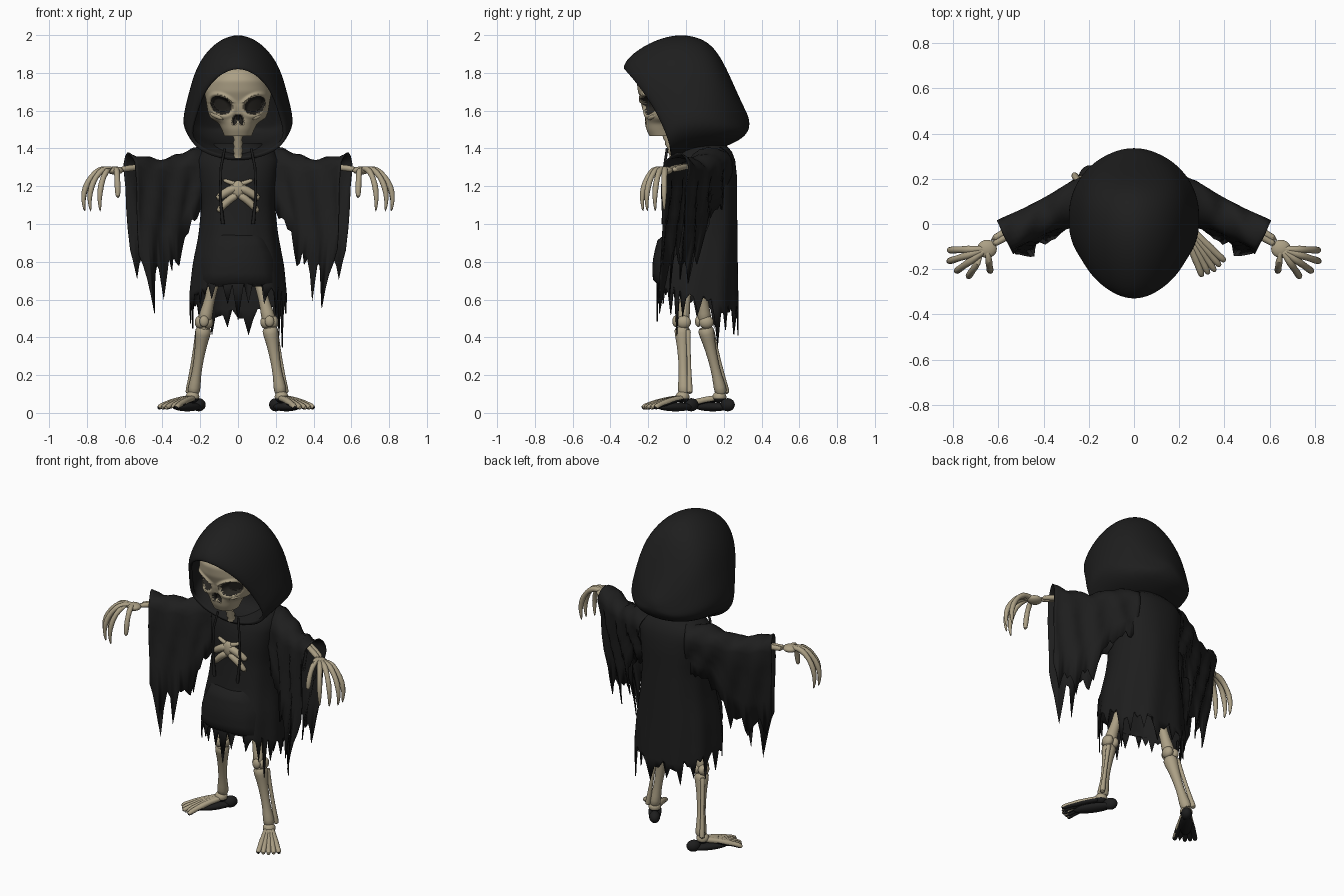
import bpy, bmesh, random
from math import sin, cos, pi, radians, exp, hypot
from mathutils import Vector, Matrix

random.seed(4)
if "Cube" in bpy.data.objects:
    bpy.data.objects.remove(bpy.data.objects["Cube"])


def material(name, rgb):
    m = bpy.data.materials.new(name)
    m.use_nodes = True
    m.diffuse_color = (*rgb, 1)
    node = next(n for n in m.node_tree.nodes if n.type == 'BSDF_PRINCIPLED')
    node.inputs["Base Color"].default_value = (*rgb, 1)
    node.inputs["Roughness"].default_value = 0.9
    return m


BONE = material("bone", (0.41, 0.35, 0.235))
CLOTH = material("black cloth", (0.013, 0.013, 0.013))
DARK = material("socket dark", (0.02, 0.018, 0.015))


def finish(name, bm, mats, sub=0, thick=0.0, angle=60):
    bmesh.ops.recalc_face_normals(bm, faces=bm.faces[:])
    mesh = bpy.data.meshes.new(name)
    bm.to_mesh(mesh)
    bm.free()
    for m in mats:
        mesh.materials.append(m)
    ob = bpy.data.objects.new(name, mesh)
    bpy.context.collection.objects.link(ob)
    bpy.ops.object.select_all(action='DESELECT')
    ob.select_set(True)
    bpy.context.view_layer.objects.active = ob
    bpy.ops.object.shade_smooth_by_angle(angle=radians(angle))
    if thick:
        mod = ob.modifiers.new("thickness", 'SOLIDIFY')
        mod.thickness, mod.offset = thick, -1
    if sub:
        mod = ob.modifiers.new("smooth", 'SUBSURF')
        mod.levels = mod.render_levels = sub


def loft(bm, rings, closed=True, caps=()):
    rows = [[bm.verts.new(p) for p in ring] for ring in rings]
    n = len(rows[0])
    for a, b in zip(rows, rows[1:]):
        for i in range(n if closed else n - 1):
            j = (i + 1) % n
            bm.faces.new((a[i], a[j], b[j], b[i]))
    for c in caps:
        bm.faces.new(rows[c])


def tube(bm, pts, radii, sides=8):
    pts = [Vector(p) for p in pts]
    rings = []
    for i, p in enumerate(pts):
        d = (pts[min(i + 1, len(pts) - 1)] - pts[max(i - 1, 0)]).normalized()
        ref = Vector((0, 1, 0)) if abs(d.y) < 0.8 else Vector((1, 0, 0))
        u = d.cross(ref).normalized()
        v = d.cross(u)
        rings.append([p + radii[i] * (u * cos(2 * pi * k / sides) + v * sin(2 * pi * k / sides))
                      for k in range(sides)])
    loft(bm, rings, caps=(0, -1))


def ball(bm, at, size, rot=None):
    m = Matrix.Translation(at) @ (rot or Matrix()) @ Matrix.Diagonal((*size, 1))
    bmesh.ops.create_uvsphere(bm, u_segments=16, v_segments=10, radius=1, matrix=m)


def table(rows, t):
    """Interpolate rows keyed by their ascending first value."""
    t = min(max(t, rows[0][0]), rows[-1][0])
    for a, b in zip(rows, rows[1:]):
        if t <= b[0]:
            f = (t - a[0]) / (b[0] - a[0])
            return [p + (q - p) * f for p, q in zip(a[1:], b[1:])]


def oval(z, w, front, back, n, e=2.3):
    def power(v):
        return (1 if v > 0 else -1) * abs(v) ** (2 / e)
    mid, r = (front + back) / 2, (back - front) / 2
    return [Vector((w * power(cos(2 * pi * k / n)), mid + r * power(sin(2 * pi * k / n)), z))
            for k in range(n)]


# Hood: egg-shaped rings from the face opening to the back
EGG = [(0, 0), (.03, .42), (.1, .78), (.2, .97), (.3, 1), (.5, .89), (.7, .77), (.85, .57), (.95, .32), (1, 0)]
HOOD = [(-.345, 1.83, -.07, 1.33, .25), (-.315, 1.89, -.06, 1.335, .265), (-.225, 1.955, -.03, 1.345, .28),
        (-.12, 2, 0, 1.36, .292), (-.02, 2.015, .05, 1.37, .295), (.08, 1.995, .1, 1.38, .29),
        (.155, 1.94, .16, 1.39, .27), (.215, 1.83, .22, 1.41, .235), (.27, 1.7, .28, 1.44, .175),
        (.312, 1.61, .317, 1.47, .105), (.335, 1.56, .337, 1.51, .035)]
bm = bmesh.new()
rings = []
for i, (ty, tz, by, bz, w) in enumerate(HOOD):
    bow = max(0, .05 - .02 * i)
    side = [(w * f, by + (ty - by) * h + bow * 4 * h * (1 - h), bz + (tz - bz) * h) for h, f in EGG]
    rings.append(side + [(-x, y, z) for x, y, z in side[-2:0:-1]])
loft(bm, rings, caps=(-1,))
finish("hood", bm, [CLOTH], sub=2, thick=.022, angle=80)

# Skull: dense loft, then slanted sockets pressed in under heavy brows
SKULL = [(1.46, .07, -.19, -.04), (1.5, .086, -.21, -.02), (1.535, .104, -.218, .02), (1.56, .148, -.218, .06),
         (1.6, .162, -.22, .1), (1.65, .17, -.235, .12), (1.7, .178, -.255, .12), (1.76, .163, -.262, .1),
         (1.81, .125, -.235, .06), (1.85, .06, -.17, .0)]


def socket(x, z):
    """Distances to the slanted eye and to the nose; below one is inside."""
    dx, dz, c, s = abs(x) - .086, z - 1.634, cos(.5), sin(.5)
    u, v = dx * c + dz * s, dz * c - dx * s
    eye = hypot(u / .06, v / (.036 if v > 0 else .052))
    nose = hypot((abs(x) - .012 - .25 * (1.565 - z)) / .014, (z - 1.553) / .028)
    return eye, nose


bm = bmesh.new()
loft(bm, [oval(z, *table(SKULL, z), 128, 2.1) for z in (1.46 + .39 * i / 72 for i in range(73))], caps=(0, -1))
for _ in range(8):
    bmesh.ops.smooth_vert(bm, verts=bm.verts[:], factor=.5, use_axis_x=True, use_axis_y=True, use_axis_z=True)
for f in bm.faces:
    p = f.calc_center_median()
    f.material_index = int(p.y < -.1 and min(socket(p.x, p.z)) < 1)
for v in bm.verts:
    if v.co.y < -.08:
        eye, nose = socket(v.co.x, v.co.z)
        v.co.y -= .013 * exp(-((eye - 1.2) / .25) ** 2) * (1.3 if v.co.z > 1.64 else .7)
        v.co.y += .05 * min(1, max(0, 1 - eye) * 4) + .025 * min(1, max(0, 1 - nose) * 3)
finish("skull", bm, [BONE, DARK], angle=50)

# Cheekbones and neck
bm = bmesh.new()
for s in (1, -1):
    tube(bm, [(s * .07, -.2, 1.555), (s * .11, -.18, 1.57), (s * .15, -.12, 1.59)], [.01, .018, .012])
finish("cheekbones", bm, [BONE], sub=1)
bm = bmesh.new()
tube(bm, [(0, -.11 + k * .006, 1.5 - k * .018) for k in range(9)], [.026, .021] * 4 + [.026])
finish("neck_spine", bm, [BONE])

# Robe body with ragged hem, higher at the front
ROBE = [(.4, .265, -.15, .28), (.65, .255, -.15, .28), (.8, .24, -.14, .275), (.95, .21, -.115, .272),
        (1.1, .195, -.095, .27), (1.25, .21, -.085, .27), (1.34, .22, -.06, .26), (1.39, .19, -.03, .24),
        (1.43, .12, 0, .2)]


def robe_front(x, z):
    w, front, back = table(ROBE, z)
    return (front + back) / 2 - (back - front) / 2 * (1 - min(1, abs(x / w)) ** 2.3) ** (1 / 2.3)


N = 72
drops = [random.uniform(.07, .15) if i % 4 == 0 else random.uniform(-.02, .06) for i in range(N)]
drops[5] = drops[66] = .24
drops[54] = .2
for i in (49, 50, 58, 59):
    drops[i] = -.04
rings = []
for r in range(18):
    f = r / 17
    ring = oval(1.43 - f * .78, *table(ROBE, 1.43 - f * .78), N)
    for i, p in enumerate(ring):
        fold = 1 + .025 * f * f * sin(9 * 2 * pi * i / N + 3 * f)
        p.x, p.y = p.x * fold, .06 + (p.y - .06) * fold
        p.z -= (.035 + .07 * sin(2 * pi * i / N)) * f ** 4
    rings.append(ring)
rings.append([p - Vector((0, 0, d)) for p, d in zip(rings[-1], drops)])
bm = bmesh.new()
loft(bm, rings, caps=(0,))
finish("robe_body", bm, [CLOTH], thick=.006)

# Front pouch pocket
bm = bmesh.new()
rows = []
for i in range(9):
    z, half = .95 - i * .035, min(.2, .12 + i * .022)
    row = []
    for k in range(13):
        x = half * (k / 6 - 1)
        lift = .025 if 0 < k < 12 and 0 < i < 8 else -.01
        row.append((x, robe_front(x, z) - lift - .012 * sin(pi * k / 12) * sin(i / 2.5), z))
    rows.append(row)
loft(bm, rows, closed=False)
finish("pouch_pocket", bm, [CLOTH], angle=50)

# Ribs seen at the torn chest, and hood drawstrings
bm = bmesh.new()
for s in (1, -1):
    for z0, x1, z1, r in ((1.21, .08, 1.235, .013), (1.195, .115, 1.13, .025), (1.155, .11, 1.06, .022)):
        path = [(s * x1 * f, robe_front(x1 * f, z0) - .006, z0 + (z1 - z0) * f ** 1.5) for f in (0, .35, .7, 1)]
        tube(bm, path, [r, r, r, r * .7])
ball(bm, (0, robe_front(0, 1.17) - .006, 1.185), (.036, .02, .046))
finish("ribs", bm, [BONE], sub=1)
bm = bmesh.new()
for s in (1, -1):
    tube(bm, [(s * .07, -.1, 1.4), (s * .09, -.115, 1.3), (s * .095, -.115, 1.15), (s * .08, -.12, 1.0)],
         [.007, .007, .007, .01])
finish("drawstrings", bm, [CLOTH])

# Wide hanging sleeves: arched sections along the arm, torn below
SLEEVE = [(0, 1.41, 1.14, .09), (.3, 1.395, 1.1, .088), (.45, 1.365, .94, .08), (.55, 1.345, .86, .075),
          (.8, 1.35, .82, .072), (1, 1.375, .87, .075)]
for s, side in ((1, "left"), (-1, "right")):
    rows = []
    for i in range(29):
        t = i / 28
        top, low, w = table(SLEEVE, t)
        centre, across = Vector((.12 + .455 * t, .165 - .215 * t, 0)), Vector((.43, .9, 0))
        tear = (.0, .05, .11, .04, .0, .02)[i % 6] * min(1, 2 * t)
        strand = {19: .05, 20: .12, 23: .1, 24: .27, 25: .14}.get(i, 0)
        row = []
        for k in range(17):
            wave = .014 * sin(t * 23 + k * 1.1)
            if 4 <= k <= 12:
                a = pi * (k - 4) / 8
                off, z = -w * cos(a), top - w + w * sin(a) + wave * .6
            else:
                depth = (4 - k if k < 4 else k - 12) / 4
                off = (w + wave) * (-1 if k < 4 else 1) * (1 - .25 * depth)
                z = top - w + (low - top + w) * depth
                if depth == 1:
                    z -= random.uniform(0, .04) + tear + strand * (k == 0)
            p = centre + across * off + Vector((0, 0, z))
            if z < top - w:
                p += Vector((-.03 * t, -.04, 0)) * (top - w - z) / .45
            row.append((p.x * s, p.y, p.z))
        rows.append(row)
    bm = bmesh.new()
    loft(bm, rows, closed=False)
    finish(side + "_sleeve", bm, [CLOTH], thick=.006)

    # Forearm and clawed hand
    bm = bmesh.new()
    for d in (0, .024):
        tube(bm, [(s * .38, .05 + d, 1.31), (s * .52, -.03 + d, 1.305), (s * .64, -.1 + d, 1.285)],
             [.018, .015, .022])
    wrist = Vector((.65, -.11, 1.283))
    ball(bm, (s * wrist.x, wrist.y, wrist.z), (.045, .042, .022))
    for angle, reach in ((-2, .168), (-18, .178), (-36, .168), (-56, .148), (-98, .1)):
        d = Vector((cos(radians(angle)), sin(radians(angle)), 0))
        path = [wrist + d * reach * h + Vector((0, 0, dz)) for h, dz in
                ((0, 0), (.25, .012), (.5, .005), (.75, -.03), (.94, -.085), (1.02, -.15), (.95, -.22))]
        if angle < -90:
            path = path[:-1]
        tube(bm, [(s * p.x, p.y, p.z) for p in path], [.018, .014, .021, .014, .019, .013, .005][:len(path)])
    finish(side + "_arm_and_hand", bm, [BONE], sub=1)

# Legs and feet
LEGS = [("left", (.085, .02, .8), (.167, -.02, .48), (.225, -.01, .11), -56, 1),
        ("right", (-.1, .07, .8), (-.18, .1, .48), (-.235, .185, .11), 232, -1)]
for side, hip, knee, ankle, heading, s in LEGS:
    hip, knee, ankle = Vector(hip), Vector(knee), Vector(ankle)
    shin = knee - Vector((0, 0, .02))
    bm = bmesh.new()
    tube(bm, [hip.lerp(knee, f) for f in (0, .25, .6, .85, 1.02)], [.034, .034, .028, .038, .045])
    tube(bm, [shin.lerp(ankle, f) for f in (0, .12, .25, .5, .75, .93, 1.05)],
         [.048, .046, .036, .028, .027, .038, .034])
    out = Vector((s * .028, .03, 0))
    tube(bm, [shin.lerp(ankle, f) + out for f in (.04, .14, .5, .88, 1.04)], [.02, .013, .011, .014, .022])
    for d in (-1, 1):
        ball(bm, knee + Vector((d * .02, .008, 0)), (.03, .04, .036))
    ball(bm, knee + Vector((0, -.035, .005)), (.026, .018, .03))
    finish(side + "_leg", bm, [BONE], sub=1)

    turn = Matrix.Translation((ankle.x, ankle.y, 0)) @ Matrix.Rotation(radians(heading), 4, 'Z')
    bm = bmesh.new()
    ball(bm, turn @ Vector((.01, 0, .085)), (.038, .038, .032))
    for k in range(-2, 3):
        path = [(.0, k * .006, .08), (.09, k * .014, .07), (.15, k * .021, .052), (.17, k * .023, .048),
                (.21, k * .028, .036), (.245 - abs(k) * .008, k * .031, .024)]
        tube(bm, [turn @ Vector(p) for p in path], [.021, .016, .021, .016, .018, .011])
    bmesh.ops.recalc_face_normals(bm, faces=bm.faces[:])
    for f in bm.faces:
        f.material_index = int(f.normal.z < -.5)
    finish(side + "_foot", bm, [BONE, CLOTH], sub=1)
    bm = bmesh.new()
    flat = Matrix.Rotation(radians(heading), 4, 'Z')
    ball(bm, turn @ Vector((.055, 0, .032)), (.12, .038, .024), flat)
    ball(bm, turn @ Vector((-.045, 0, .043)), (.042, .032, .035), flat)
    finish(side + "_sole", bm, [CLOTH])
